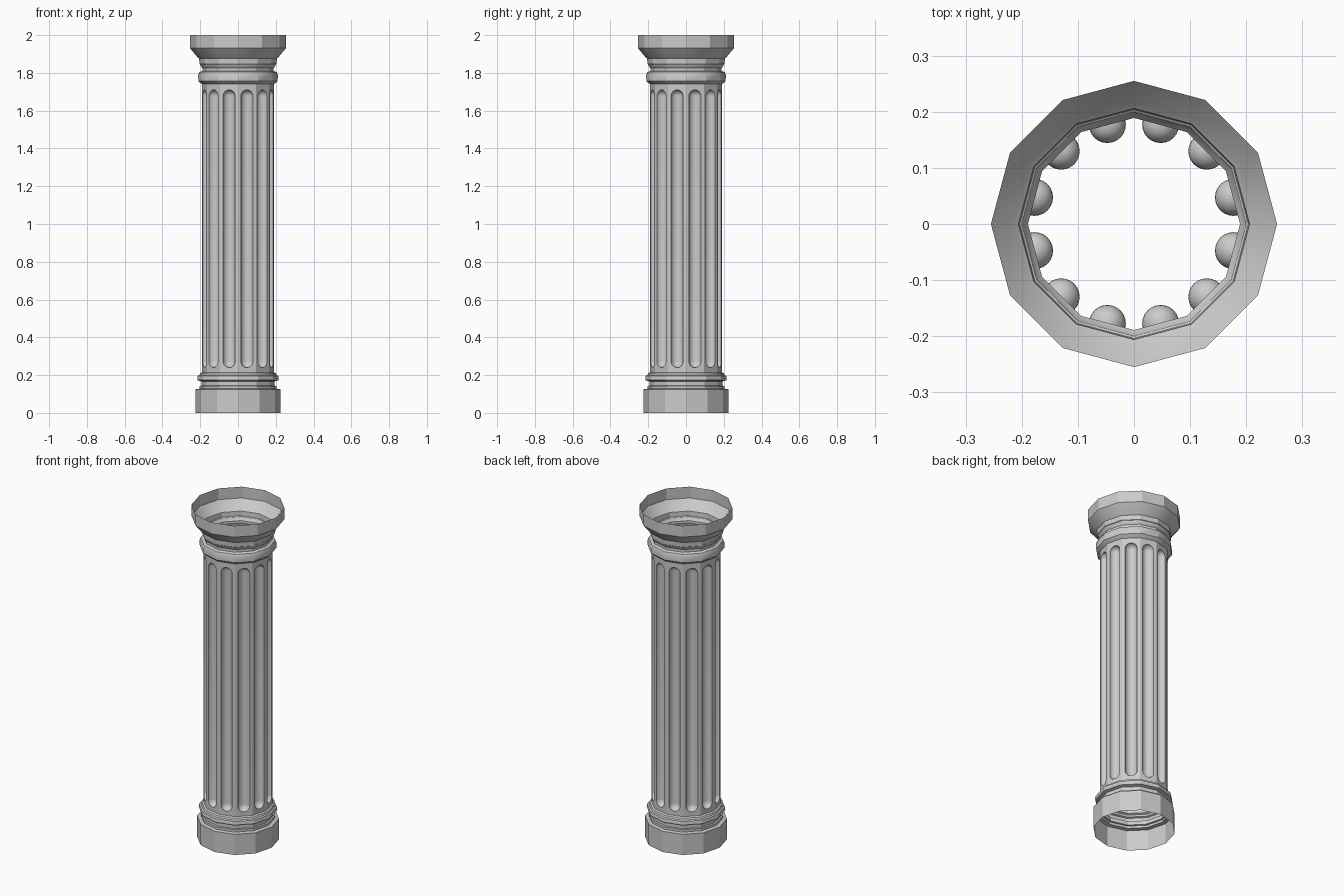
import bpy, bmesh
from math import pi, sin, cos, radians
from mathutils import Vector

if "Cube" in bpy.data.objects:
    bpy.data.objects.remove(bpy.data.objects["Cube"])

SIDES = 12
R = 0.19                      # shaft corner radius
STEP = 2 * pi / SIDES


def finish(bm, name):
    bmesh.ops.remove_doubles(bm, verts=bm.verts, dist=1e-5)
    me = bpy.data.meshes.new(name)
    bm.to_mesh(me)
    bm.free()
    ob = bpy.data.objects.new(name, me)
    bpy.context.collection.objects.link(ob)
    bpy.ops.object.select_all(action='DESELECT')
    ob.select_set(True)
    bpy.context.view_layer.objects.active = ob
    bpy.ops.object.shade_smooth_by_angle(angle=radians(28))
    return ob


def lathe(name, profile):
    """Open twelve-sided shell from a (radius, z) profile running upward."""
    bm = bmesh.new()
    rings = [[bm.verts.new((r * cos(i * STEP), r * sin(i * STEP), z))
              for i in range(SIDES)] for r, z in profile]
    for a, b in zip(rings, rings[1:]):
        for i in range(SIDES):
            j = (i + 1) % SIDES
            bm.faces.new((a[i], a[j], b[j], b[i]))
    return finish(bm, name)


def fluted_shaft(name, z0, z1, f0, f1, r, cuts=12, rows=6):
    """Twelve flat panels, each with a round-ended groove sunk into it."""
    bm = bmesh.new()
    apothem, half = R * cos(STEP / 2), R * sin(STEP / 2)
    for s in range(SIDES):
        ang = (s + 0.5) * STEP
        out = Vector((cos(ang), sin(ang), 0))
        side = Vector((-sin(ang), cos(ang), 0))

        def v(u, depth, z):
            return bm.verts.new(out * (apothem - depth) + side * u + Vector((0, 0, z)))

        # groove: capsule half, rows run from top tip to bottom tip
        top, bot = v(0, 0, f1), v(0, 0, f0)
        levels = [(f1 - r, pi / 2 * k / rows) for k in range(1, rows + 1)]
        levels += [(f0 + r, pi / 2 * (1 + k / rows)) for k in range(rows)]
        grid = [[v(r * sin(t) * cos(pi * p / cuts), r * sin(t) * sin(pi * p / cuts),
                   zc + r * cos(t)) for p in range(cuts + 1)] for zc, t in levels]
        for p in range(cuts):
            bm.faces.new((top, grid[0][p + 1], grid[0][p]))
            for a, b in zip(grid, grid[1:]):
                bm.faces.new((a[p], a[p + 1], b[p + 1], b[p]))
            bm.faces.new((bot, grid[-1][p], grid[-1][p + 1]))
        # flat panel around the groove, in two halves
        bm_mid, tp_mid = v(0, 0, z0), v(0, 0, z1)
        right = [row[0] for row in grid]
        left = [row[-1] for row in grid]
        bm.faces.new([bm_mid, v(half, 0, z0), v(half, 0, z1), tp_mid, top] + right + [bot])
        bm.faces.new([bm_mid, bot] + left[::-1] + [top, tp_mid, v(-half, 0, z1), v(-half, 0, z0)])
    return finish(bm, name)


# plinth and base ring
lathe("base", [(0.225, 0), (0.225, 0.125), (0.203, 0.128), (0.203, 0.142), (0.194, 0.144),
               (0.194, 0.167), (0.213, 0.172), (0.216, 0.18), (0.213, 0.196),
               (0.204, 0.2), (0.2, 0.21), (R, 0.215)])

# fluted shaft
fluted_shaft("shaft", 0.215, 1.74, 0.24, 1.71, 0.033)

# neck rings and flared capital
lathe("capital", [(R, 1.74), (0.203, 1.75), (0.21, 1.757), (0.211, 1.79), (0.205, 1.804),
                  (0.189, 1.81), (0.189, 1.826), (0.197, 1.836), (0.2, 1.845), (0.204, 1.848),
                  (0.206, 1.876), (0.215, 1.884), (0.255, 1.932), (0.255, 2.0)])
